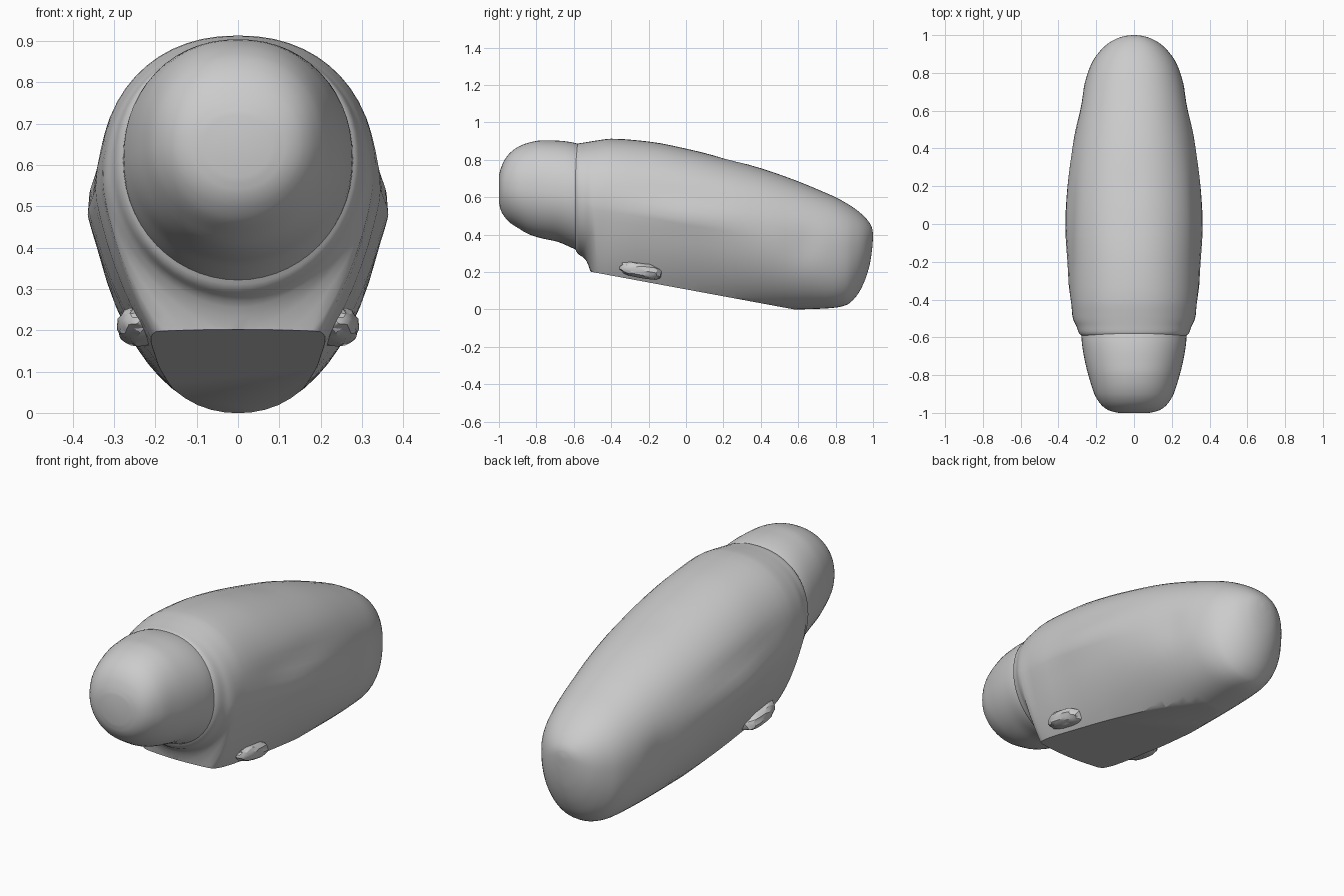
import bpy, bmesh, math, random
from mathutils import Vector, Matrix

if "Cube" in bpy.data.objects:
    bpy.data.objects.remove(bpy.data.objects["Cube"])

grey = bpy.data.materials.new("plain grey")
grey.use_nodes = True
colour = (0.6, 0.6, 0.6, 1)
grey.diffuse_color = colour
grey.node_tree.nodes["Principled BSDF"].inputs["Base Color"].default_value = colour


def finish(bm, name, angle):
    bmesh.ops.recalc_face_normals(bm, faces=bm.faces)
    mesh = bpy.data.meshes.new(name)
    bm.to_mesh(mesh)
    bm.free()
    mesh.materials.append(grey)
    obj = bpy.data.objects.new(name, mesh)
    bpy.context.collection.objects.link(obj)
    bpy.ops.object.select_all(action="DESELECT")
    obj.select_set(True)
    bpy.context.view_layer.objects.active = obj
    bpy.ops.object.shade_smooth_by_angle(angle=math.radians(angle))
    return obj


def spline(rows, steps):
    """Smooth in-between stations, with slopes limited to avoid overshoot."""
    def slope(i, k):
        if i in (0, len(rows) - 1):
            return None
        a, b, c = rows[i - 1], rows[i], rows[i + 1]
        d0 = (b[k] - a[k]) / (b[0] - a[0])
        d1 = (c[k] - b[k]) / (c[0] - b[0])
        return 2 * d0 * d1 / (d0 + d1) if d0 * d1 > 0 else 0
    out = []
    for i in range(len(rows) - 1):
        a, b = rows[i], rows[i + 1]
        h = b[0] - a[0]
        for s in range(steps):
            t = s / steps
            station = [a[0] + t * h]
            for k in range(1, len(a)):
                d = (b[k] - a[k]) / h
                m0, m1 = slope(i, k), slope(i + 1, k)
                m0 = d if m0 is None else m0
                m1 = d if m1 is None else m1
                station.append(a[k] + t * h * m0 + t * t * (3 * (b[k] - a[k]) - h * (2 * m0 + m1))
                               + t ** 3 * (h * (m0 + m1) - 2 * (b[k] - a[k])))
            out.append(station)
    return out + [list(rows[-1])]


def loft(rows, steps=3, sides=56):
    """Rows: y, top, bottom, height of widest point, half width, lower roundness."""
    bm = bmesh.new()
    rings = []
    for y, top, bottom, mid, half, power in spline(rows, steps):
        ring = []
        for i in range(sides):
            a = 2 * math.pi * i / sides
            c, s = math.cos(a), math.sin(a)
            e, h = (2.2, top - mid) if s > 0 else (power, mid - bottom)
            x = math.copysign(abs(c) ** (2 / e), c) * half
            z = mid + math.copysign(abs(s) ** (2 / e), s) * h
            ring.append(bm.verts.new((x, y, z)))
        rings.append(ring)
    for r, q in zip(rings, rings[1:]):
        for i in range(sides):
            j = (i + 1) % sides
            bm.faces.new((r[i], r[j], q[j], q[i]))
    bm.faces.new(rings[0])
    bm.faces.new(rings[-1])
    return bm


# Long tapering body
body = loft([
    (-0.60, 0.86, 0.34, 0.62, 0.265, 2.0),
    (-0.58, 0.886, 0.30, 0.61, 0.29, 2.0),
    (-0.54, 0.893, 0.27, 0.59, 0.305, 1.9),
    (-0.51, 0.898, 0.20, 0.57, 0.32, 1.7),
    (-0.48, 0.903, 0.00, 0.56, 0.328, 1.5),
    (-0.40, 0.913, -0.03, 0.55, 0.34, 1.5),
    (-0.20, 0.898, -0.04, 0.52, 0.345, 1.5),
    (0.00, 0.86, -0.04, 0.48, 0.352, 1.5),
    (0.20, 0.81, -0.03, 0.45, 0.345, 1.6),
    (0.40, 0.755, -0.01, 0.41, 0.325, 1.8),
    (0.60, 0.685, 0.00, 0.37, 0.292, 2.0),
    (0.72, 0.635, 0.004, 0.35, 0.268, 2.1),
    (0.80, 0.60, 0.01, 0.34, 0.245, 2.2),
    (0.86, 0.567, 0.025, 0.335, 0.22, 2.2),
    (0.91, 0.534, 0.07, 0.34, 0.185, 2.1),
    (0.95, 0.50, 0.14, 0.35, 0.145, 2.0),
    (0.98, 0.465, 0.23, 0.37, 0.095, 2.0),
    (0.995, 0.435, 0.32, 0.39, 0.05, 2.0),
    (1.00, 0.405, 0.385, 0.395, 0.01, 2.0)])


def bump(value, centre, width):
    return math.exp(-((value - centre) / width) ** 2)


# Soft side folds, flank dents and a small dimple on the back
for v in body.verts:
    x, y, z = v.co
    side = math.copysign(min(1, abs(x) / 0.2), x)
    fold = bump(y, 0.02, 0.3)
    v.co.x += side * fold * (0.013 * bump(z, 0.50 - 0.1 * y, 0.06)
                             - 0.008 * bump(z, 0.62 - 0.1 * y, 0.05))
    v.co.x -= side * 0.010 * bump(y, 0.62, 0.08) * bump(z, 0.34, 0.10)
    v.co.x -= side * 0.010 * bump(y, -0.42, 0.05) * bump(z, 0.45, 0.2)
    if z > 0.75:
        v.co.z -= 0.012 * bump(y, 0.23, 0.03) * bump(x, 0, 0.03)

# Flat slanting cut underneath
cut = bmesh.ops.bisect_plane(body, geom=body.verts[:] + body.edges[:] + body.faces[:],
                             plane_co=(0, -0.5, 0.2), plane_no=(0, -0.185, -1), clear_outer=True)
edges = [e for e in cut["geom_cut"] if isinstance(e, bmesh.types.BMEdge)]
bmesh.ops.holes_fill(body, edges=[e for e in edges if e.is_boundary], sides=0)
finish(body, "body", 40)

# Blunt rounded head set into the collar
head = loft([
    (-1.00, 0.72, 0.57, 0.65, 0.08, 2.0),
    (-0.99, 0.755, 0.53, 0.65, 0.125, 2.0),
    (-0.97, 0.80, 0.495, 0.65, 0.16, 2.0),
    (-0.94, 0.838, 0.463, 0.65, 0.187, 2.0),
    (-0.90, 0.868, 0.437, 0.645, 0.21, 2.0),
    (-0.84, 0.892, 0.402, 0.64, 0.23, 2.0),
    (-0.77, 0.904, 0.38, 0.63, 0.25, 2.0),
    (-0.69, 0.903, 0.363, 0.62, 0.267, 2.0),
    (-0.60, 0.892, 0.325, 0.61, 0.278, 2.0),
    (-0.54, 0.87, 0.30, 0.60, 0.275, 2.0)])
finish(head, "head", 40)

# Rough stubs low on each flank
for name, sign in (("left_stub", 1), ("right_stub", -1)):
    random.seed(4)
    stub = bmesh.new()
    bmesh.ops.create_icosphere(stub, subdivisions=3, radius=1)
    for v in stub.verts:
        v.co = Vector(math.copysign(abs(c) ** 0.8, c) for c in v.co)
        v.co *= random.uniform(0.9, 1.03)
        v.co = Vector((sign * v.co.x * 0.065, v.co.y * 0.12, v.co.z * 0.042))
    stub.transform(Matrix.Translation((sign * 0.23, -0.24, 0.21)) @ Matrix.Rotation(-0.18, 4, "X"))
    finish(stub, name, 25)
